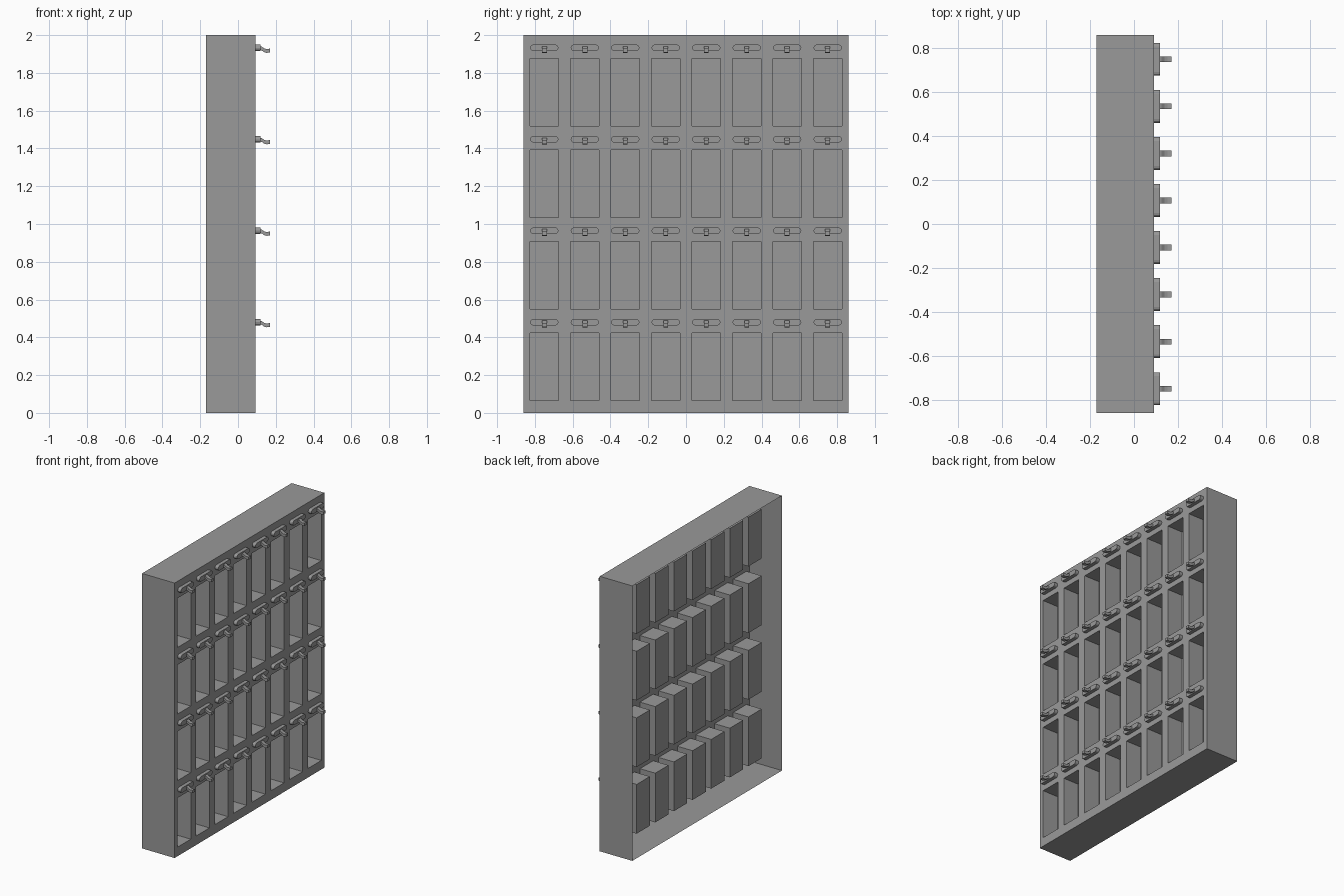
import bpy, bmesh
from math import cos, sin, pi
from mathutils import Vector

cube = bpy.data.objects.get("Cube")
if cube:
    bpy.data.objects.remove(cube, do_unlink=True)

grey = bpy.data.materials.new("plain_grey")
grey.use_nodes = True
grey.diffuse_color = (0.32, 0.32, 0.32, 1)
grey.node_tree.nodes["Principled BSDF"].inputs["Base Color"].default_value = grey.diffuse_color

COLS, ROWS = 8, 4
HALF_Y, HEIGHT = 0.86, 2.0
BACK, FACE = -0.17, 0.092
COL_PITCH, ROW_PITCH = 0.2143, 0.4843
SLOT_W, SLOT_H, SLOT_DEPTH = 0.152, 0.358, 0.123
FIRST_Z, FIRST_BAR_Z = 0.066, 0.48
columns = [(c - (COLS - 1) / 2) * COL_PITCH for c in range(COLS)]


def finish(bm, name):
    mesh = bpy.data.meshes.new(name)
    bm.to_mesh(mesh)
    bm.free()
    mesh.materials.append(grey)
    return mesh


def place(mesh, name, location=(0, 0, 0)):
    obj = bpy.data.objects.new(name, mesh)
    obj.location = location
    bpy.context.collection.objects.link(obj)


def prism(points, direction, name):
    """Extrude a closed outline into a solid."""
    bm = bmesh.new()
    face = bm.faces.new([bm.verts.new(p) for p in points])
    grown = bmesh.ops.extrude_face_region(bm, geom=[face], use_keep_orig=True)
    moved = [v for v in grown["geom"] if isinstance(v, bmesh.types.BMVert)]
    bmesh.ops.translate(bm, verts=moved, vec=direction)
    bmesh.ops.recalc_face_normals(bm, faces=bm.faces)
    return finish(bm, name)


# Open-backed rack: a gridded front whose slot cells are pushed inwards
ys = [-HALF_Y, HALF_Y]
for y in columns:
    ys += [y - SLOT_W / 2, y + SLOT_W / 2]
zs = [0, HEIGHT]
for r in range(ROWS):
    bottom = FIRST_Z + r * ROW_PITCH
    zs += [bottom, bottom + SLOT_H]
ys.sort()
zs.sort()

bm = bmesh.new()
grid = [[bm.verts.new((FACE, y, z)) for z in zs] for y in ys]
slots = []
for i in range(len(ys) - 1):
    for j in range(len(zs) - 1):
        face = bm.faces.new((grid[i][j], grid[i + 1][j], grid[i + 1][j + 1], grid[i][j + 1]))
        if i % 2 and j % 2:
            slots.append(face)

# Thin outer walls run back from the rim of the front
rim = [e for e in bm.edges if e.is_boundary]
walls = bmesh.ops.extrude_edge_only(bm, edges=rim)["geom"]
bmesh.ops.translate(bm, verts=[v for v in walls if isinstance(v, bmesh.types.BMVert)],
                    vec=(BACK - FACE, 0, 0))
pockets = bmesh.ops.extrude_discrete_faces(bm, faces=slots)["faces"]
for face in pockets:
    bmesh.ops.translate(bm, verts=face.verts, vec=(-SLOT_DEPTH, 0, 0))
bmesh.ops.recalc_face_normals(bm, faces=bm.faces)
if sum(f.normal.x for f in bm.faces) < 0:
    bmesh.ops.reverse_faces(bm, faces=bm.faces)
place(finish(bm, "rack"), "rack")

# Round-ended bar
radius, bar_half, steps = 0.0175, 0.075, 6
outline = []
for side in (1, -1):
    for s in range(steps + 1):
        a = -pi / 2 + pi * s / steps
        outline.append(Vector((0, side * (bar_half - radius + radius * cos(a)), side * radius * sin(a))))
bar = prism(outline, (0.026, 0, 0), "bar")

# Bent hook, from its centre line in side view
hook_half_y, hook_half_t = 0.013, 0.01
path = [(0.018, 0), (0.034, -0.004), (0.046, -0.013), (0.06, -0.017), (0.078, -0.014)]
side_profile = [(x, -hook_half_y, z + hook_half_t) for x, z in path]
side_profile += [(x, -hook_half_y, z - hook_half_t) for x, z in reversed(path)]
hook = prism(side_profile, (0, 2 * hook_half_y, 0), "hook")

# One bar and hook above every slot
for r in range(ROWS):
    for c, y in enumerate(columns):
        spot = (FACE, y, FIRST_BAR_Z + r * ROW_PITCH)
        place(bar, f"bar_{r + 1}_{c + 1}", spot)
        place(hook, f"hook_{r + 1}_{c + 1}", spot)
